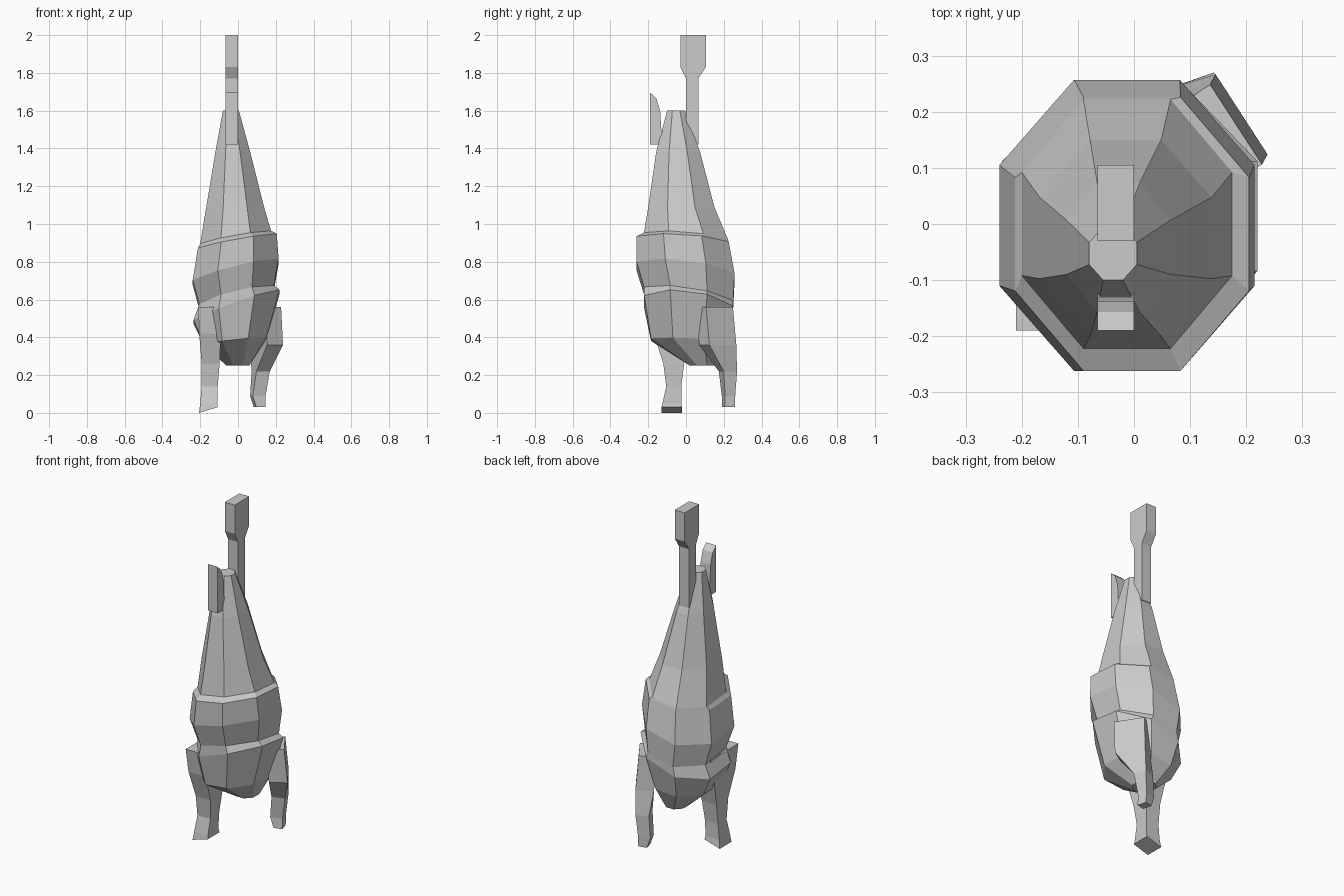
import bpy, bmesh, math


def make_object(name, bm):
    bmesh.ops.recalc_face_normals(bm, faces=bm.faces)
    mesh = bpy.data.meshes.new(name)
    bm.to_mesh(mesh)
    bm.free()
    ob = bpy.data.objects.new(name, mesh)
    bpy.context.collection.objects.link(ob)
    return ob


def loft(name, rings):
    """Skin a list of equal-length point rings and cap both ends."""
    bm = bmesh.new()
    loops = [[bm.verts.new(p) for p in ring] for ring in rings]
    n = len(loops[0])
    for a, b in zip(loops, loops[1:]):
        for i in range(n):
            j = (i + 1) % n
            bm.faces.new((a[i], a[j], b[j], b[i]))
    bm.faces.new(loops[0])
    bm.faces.new(loops[-1])
    return make_object(name, bm)


def octagon(z, x0, x1, y0, y1, slope_x=0, slope_y=0):
    """Eight-sided ring filling the given extents, tilted in x and y."""
    pts = []
    k = math.cos(math.pi / 8)
    for i in range(8):
        a = math.radians(22.5 + 45 * i)
        x = (x0 + x1) / 2 + math.cos(a) / k * (x1 - x0) / 2
        y = (y0 + y1) / 2 + math.sin(a) / k * (y1 - y0) / 2
        pts.append((x, y, z + slope_x * x + slope_y * y))
    return pts


def quad(z, cx, cy, w, l, angle=0, slope=0):
    """Rotated rectangular leg section; slope tilts it across its width."""
    c, s = math.cos(math.radians(angle)), math.sin(math.radians(angle))
    return [(cx + c * u * w / 2 - s * v * l / 2, cy + s * u * w / 2 + c * v * l / 2, z + slope * u)
            for u, v in ((-1, -1), (1, -1), (1, 1), (-1, 1))]


# Hanging body, with two overlapping ledges round the front and right
loft("carcass_body", [octagon(*r) for r in (
    (1.60, -0.08, 0.005, -0.10, -0.005),
    (1.38, -0.12, 0.065, -0.158, 0.075),
    (1.09, -0.168, 0.138, -0.20, 0.15),
    (0.925, -0.20, 0.175, -0.222, 0.222, 0.18, -0.08),
    (0.905, -0.212, 0.205, -0.262, 0.226, 0.18, -0.06),
    (0.75, -0.24, 0.215, -0.262, 0.257, 0.25, -0.12),
    (0.615, -0.205, 0.19, -0.222, 0.25, 0.25, -0.15),
    (0.565, -0.235, 0.22, -0.222, 0.25, 0.35, -0.12),
    (0.38, -0.18, 0.15, -0.185, 0.21, 0.1, -0.05),
    (0.25, -0.06, 0.06, 0.02, 0.15),
)])

# Foreleg stumps
loft("left_leg", [quad(*r) for r in (
    (0.56, -0.14, -0.06, 0.14, 0.26),
    (0.42, -0.148, -0.07, 0.115, 0.20),
    (0.26, -0.145, -0.065, 0.095, 0.11),
    (0.14, -0.15, -0.065, 0.085, 0.08),
    (0.05, -0.155, -0.075, 0.09, 0.10),
    (0.015, -0.157, -0.075, 0.10, 0.11, 0, 0.015),
)])
loft("right_leg", [quad(*r) for r in (
    (0.56, 0.14, 0.15, 0.10, 0.17, 33),
    (0.36, 0.150, 0.168, 0.10, 0.17, 33),
    (0.22, 0.12, 0.222, 0.075, 0.075, 20),
    (0.09, 0.105, 0.225, 0.07, 0.055, 15),
    (0.03, 0.115, 0.225, 0.05, 0.055, 15),
)])

# Flat hook: side profile (y, z) extruded across x
profile = [(-0.03, 2.0), (-0.03, 1.83), (0.0, 1.77), (0.0, 1.49), (-0.13, 1.49),
           (-0.137, 1.60), (-0.157, 1.665), (-0.19, 1.695), (-0.19, 1.42),
           (0.065, 1.42), (0.065, 1.77), (0.105, 1.83), (0.105, 2.0)]
loft("hook", [[(x, y, z) for y, z in profile] for x in (-0.065, 0.0)])
